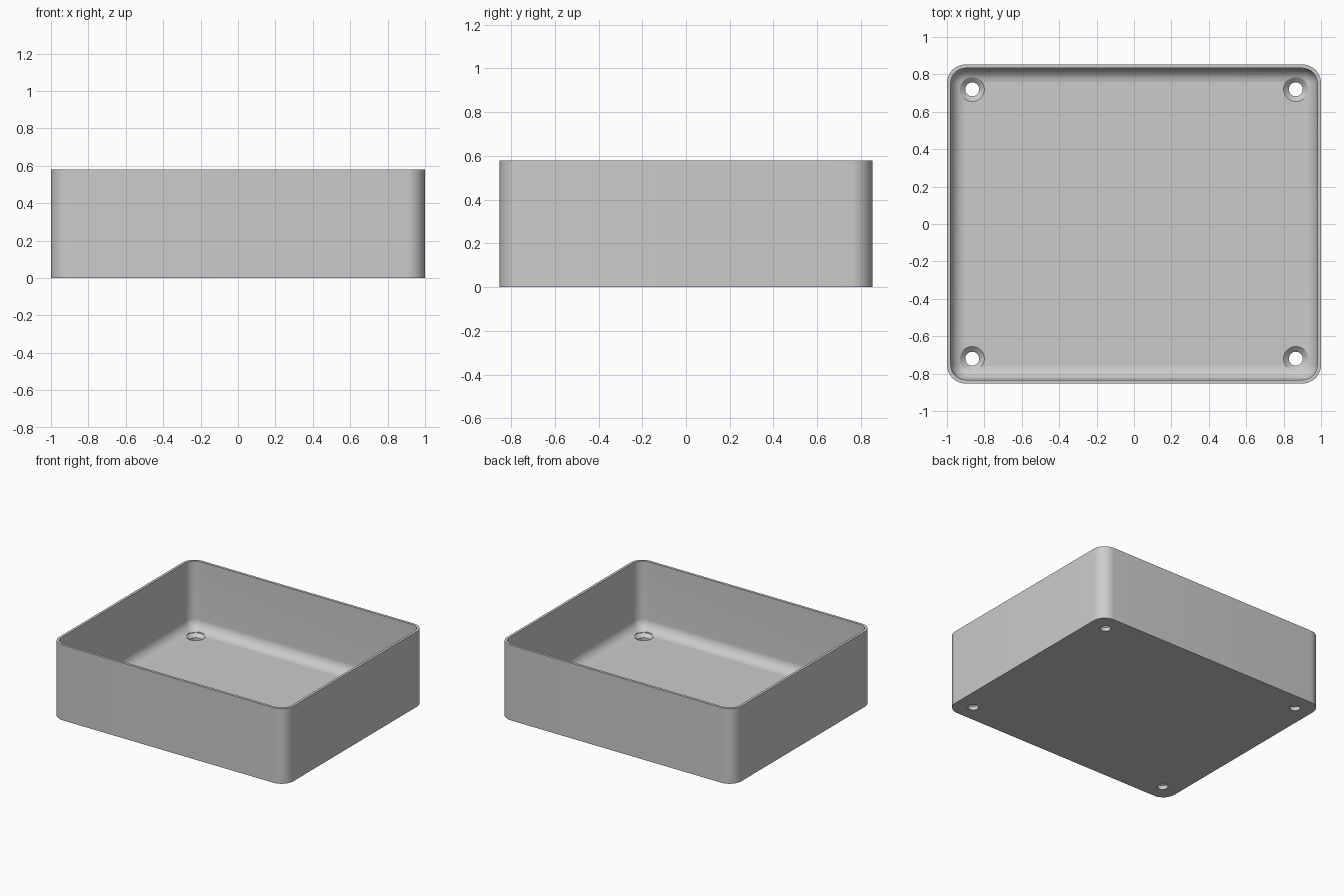
import bpy, bmesh, math

cube = bpy.data.objects.get("Cube")
if cube:
    bpy.data.objects.remove(cube, do_unlink=True)

HALF_X, HALF_Y, HEIGHT = 1.0, 0.853, 0.58
WALL, FLOOR = 0.02, 0.055
CORNER, FILLET = 0.1, 0.08
STEPS = 10

grey = bpy.data.materials.new("light grey")
grey.use_nodes = True
colour = (0.6, 0.6, 0.6, 1)
grey.diffuse_color = colour
grey.node_tree.nodes["Principled BSDF"].inputs["Base Color"].default_value = colour


def make_object(name, bm):
    bmesh.ops.remove_doubles(bm, verts=bm.verts, dist=1e-5)
    bmesh.ops.recalc_face_normals(bm, faces=bm.faces)
    mesh = bpy.data.meshes.new(name)
    bm.to_mesh(mesh)
    bm.free()
    mesh.materials.append(grey)
    obj = bpy.data.objects.new(name, mesh)
    bpy.context.collection.objects.link(obj)
    return obj


def rounded_loop(inset, z):
    """Points of a rounded rectangle, offset inwards from the outer outline."""
    r = max(CORNER - inset, 0)
    cx, cy = HALF_X - CORNER, HALF_Y - CORNER
    points = []
    for q, (sx, sy) in enumerate([(1, 1), (-1, 1), (-1, -1), (1, -1)]):
        for i in range(STEPS + 1):
            a = math.pi / 2 * (q + i / STEPS)
            points.append((sx * cx + r * math.cos(a), sy * cy + r * math.sin(a), z))
    return points


def circle_loop(r, z, x, y, n=48):
    return [(x + r * math.cos(math.tau * i / n), y + r * math.sin(math.tau * i / n), z)
            for i in range(n)]


def loft(bm, loops):
    """Skin a stack of loops and cap both ends."""
    rings = [[bm.verts.new(p) for p in loop] for loop in loops]
    for a, b in zip(rings, rings[1:]):
        n = len(a)
        for i in range(n):
            j = (i + 1) % n
            bm.faces.new((a[i], a[j], b[j], b[i]))
    bm.faces.new(rings[0])
    bm.faces.new(rings[-1])


# Open tray: outer wall, rim, inner wall and the curved run into the floor
profile = [(0, 0), (0, HEIGHT), (WALL, HEIGHT)]
for i in range(STEPS + 1):
    a = math.pi / 2 * i / STEPS
    profile.append((WALL + FILLET * (1 - math.cos(a)), FLOOR + FILLET * (1 - math.sin(a))))
bm = bmesh.new()
loft(bm, [rounded_loop(inset, z) for inset, z in profile])
tray = make_object("tray", bm)

# Countersunk screw holes in the four floor corners
bm = bmesh.new()
for x in (-0.865, 0.865):
    for y in (-0.72, 0.72):
        loft(bm, [circle_loop(r, z, x, y) for r, z in
                  [(0.037, -0.05), (0.037, 0.03), (0.065, FLOOR), (0.065, 0.2)]])
cutter = make_object("screw_hole_cutter", bm)
cutter.hide_render = True

cut = tray.modifiers.new("screw holes", "BOOLEAN")
cut.operation = "DIFFERENCE"
cut.solver = "EXACT"
cut.object = cutter
bpy.context.view_layer.objects.active = tray
for obj in bpy.context.selected_objects:
    obj.select_set(False)
tray.select_set(True)
bpy.ops.object.modifier_apply(modifier=cut.name)
bpy.data.objects.remove(cutter, do_unlink=True)
bpy.ops.object.shade_smooth_by_angle(angle=math.radians(30))
